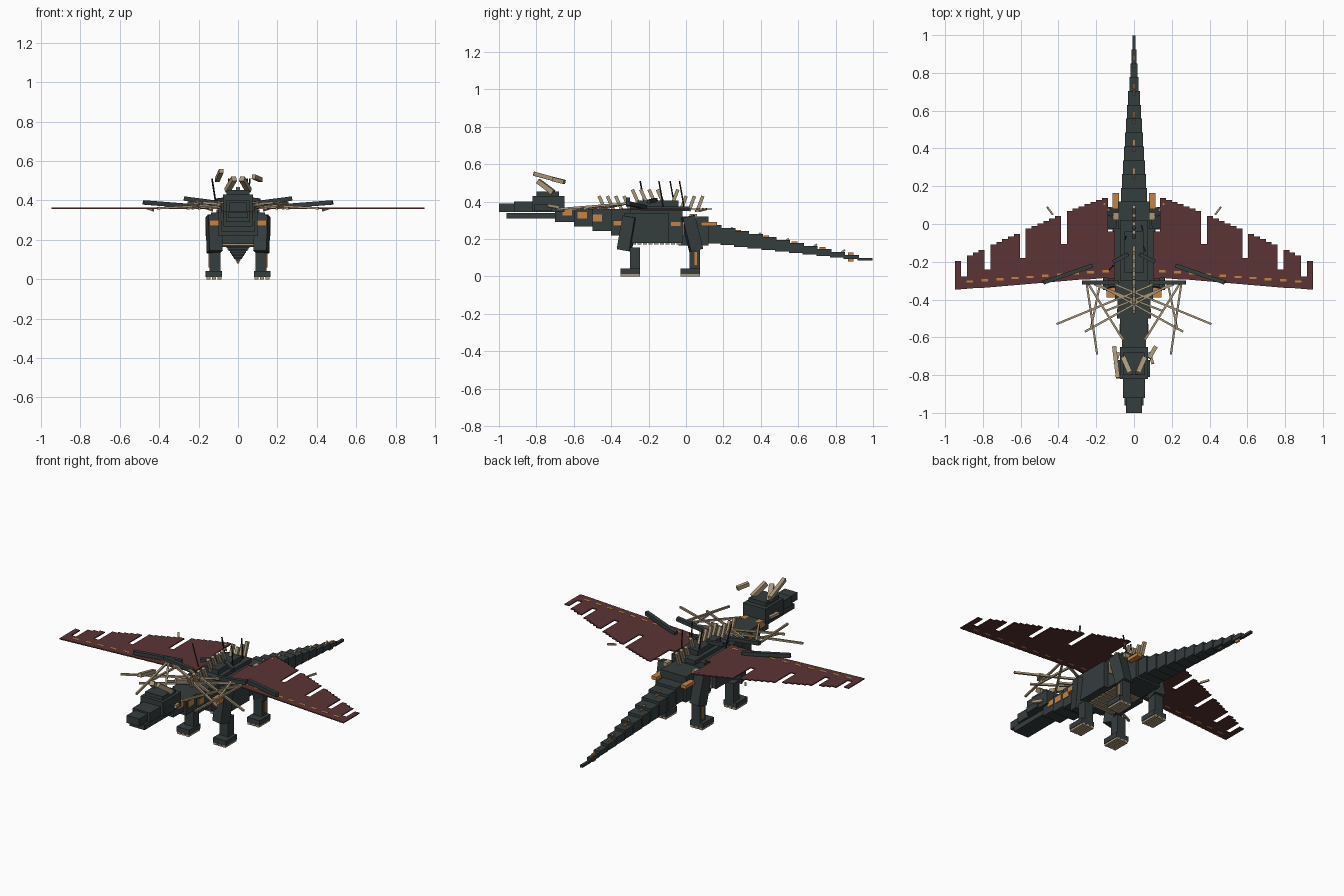
import bpy, bmesh
from mathutils import Vector, Matrix

cube = bpy.data.objects.get("Cube")
if cube:
    bpy.data.objects.remove(cube, do_unlink=True)


def material(name, red, green, blue):
    made = bpy.data.materials.new(name)
    made.use_nodes = True
    made.diffuse_color = (red, green, blue, 1)
    shader = made.node_tree.nodes["Principled BSDF"]
    shader.inputs["Base Color"].default_value = made.diffuse_color
    return made


slate = material("dark slate", .036, .047, .048)
black = material("black", .014, .016, .017)
crimson = material("membrane red", .105, .034, .034)
bone = material("bone", .4, .31, .19)
orange = material("orange", .56, .23, .055)


def lerp(start, end, t):
    return start + (end - start) * t


class Part:
    """Collects boxes and bars into one named object."""

    def __init__(self, name, mat):
        self.mesh = bpy.data.meshes.new(name)
        self.mesh.materials.append(mat)
        self.object = bpy.data.objects.new(name, self.mesh)
        bpy.context.collection.objects.link(self.object)

    def add(self, matrix):
        work = bmesh.new()
        work.from_mesh(self.mesh)
        bmesh.ops.create_cube(work, size=1, matrix=matrix)
        work.to_mesh(self.mesh)
        work.free()

    def box(self, x, y, z):
        low, high = Vector(tuple(zip(x, y, z))[0]), Vector(tuple(zip(x, y, z))[1])
        size = Matrix.Diagonal((*(abs(side) for side in high - low), 1))
        self.add(Matrix.Translation((low + high) / 2) @ size)

    def middle(self, half, y, z):
        self.box((-half, half), y, z)

    def pair(self, x, y, z):
        for side in (-1, 1):
            self.box((side * x[0], side * x[1]), y, z)

    def bar(self, start, end, width):
        start, end = Vector(start), Vector(end)
        along = end - start
        turn = along.to_track_quat("Z", "X").to_matrix().to_4x4()
        size = Matrix.Diagonal((width, width, along.length, 1))
        self.add(Matrix.Translation((start + end) / 2) @ turn @ size)

    def bars(self, start, end, width):
        mirror = Vector((-1, 1, 1))
        self.bar(start, end, width)
        self.bar(mirror * Vector(start), mirror * Vector(end), width)

    def taper(self, count, y, half, top, depth):
        """A row of stepped blocks; each argument pair runs from first to last."""
        length = (y[1] - y[0]) / count
        for i in range(count):
            t = i / (count - 1)
            height = lerp(*top, t)
            begin = y[0] + i * length
            self.middle(lerp(*half, t), (begin, begin + length * 1.1),
                        (height - lerp(*depth, t), height))


# Torso blocks, ridge and side plates
torso = Part("torso", slate)
torso.middle(.11, y=(-.3, -.02), z=(.18, .355))
torso.middle(.085, y=(-.04, .12), z=(.165, .32))
torso.middle(.075, y=(-.3, .02), z=(.35, .375))
torso.middle(.05, y=(-.26, -.04), z=(.37, .405))
torso.pair(x=(.1, .138), y=(-.33, -.09), z=(.18, .34))

# Neck and tail, stepped blocks that shrink away from the torso
neck = Part("neck", slate)
neck.taper(4, y=(-.29, -.69), half=(.1, .06), top=(.36, .36), depth=(.14, .07))
tail = Part("tail", slate)
tail.taper(12, y=(.11, .99), half=(.07, .008), top=(.275, .1), depth=(.1, .014))

# Head with brow, snout and jaw
head = Part("head", slate)
head.middle(.075, y=(-.82, -.65), z=(.345, .43))
head.middle(.058, y=(-.8, -.68), z=(.42, .453))
head.middle(.058, y=(-.92, -.81), z=(.345, .4))
head.middle(.042, y=(-1, -.91), z=(.345, .39))
head.middle(.05, y=(-.96, -.66), z=(.31, .34))
head.pair(x=(.07, .085), y=(-.81, -.72), z=(.35, .385))

# Legs: leaning thigh, upright shin, foot and pale toe soles
legs = Part("legs", slate)
soles = Part("foot_soles", bone)
for hip, knee, heel in ((-.3, -.33, -.245), (.01, .055, .075)):
    toe = heel - .105
    legs.bars((.125, hip, .32), (.118, knee, .14), width=.068)
    legs.pair(x=(.088, .145), y=(heel - .055, heel), z=(.03, .155))
    legs.pair(x=(.08, .165), y=(toe, heel), z=(.012, .042))
    for finger in range(3):
        inner = lerp(.083, .111, finger)
        soles.pair((inner, inner + .022), (toe, heel), z=(0, .014))

# Wing membrane: thin columns, with notches in a falling trailing edge
WING = .36
sheet = (WING - .003, WING + .003)
membrane = Part("wing_membrane", crimson)
root, tip, columns = .138, .947, 26
membrane.pair((.1, root), y=(-.29, -.04), z=sheet)
for i in range(columns):
    t = i / columns
    front = lerp(-.285, -.35, t)
    back = lerp(.138, -.21, t ** 1.1)
    if i in (7, 14, 20, 24):
        back = lerp(back, front, lerp(.4, .6, t))
    membrane.pair((lerp(root, tip, t), lerp(root, tip, t + 1 / columns)),
                  (front, back), sheet)

# Dashes along the leading edge of the wings
dashes = Part("wing_dashes", orange)
for i in range(10):
    x, y = lerp(.15, .23, i), lerp(-.25, -.256, i)
    dashes.pair((x - .018, x + .018), (y - .006, y + .006),
                (WING - .004, WING + .004))

# Wing arms
arms = Part("wing_arms", slate)
arms.bars((.08, -.31, .385), (.275, -.31, .41), width=.022)
arms.bars((.22, -.22, .37), (.48, -.31, .39), width=.022)
arms.bars((.03, -.16, .41), (.11, -.2, .4), width=.02)

# Crossed bone rods fanning forward from the wing arms
rods = Part("bone_rods", bone)
for start, end, reach in ((.25, .195, -.69), (.24, .06, -.61), (-.1, .41, -.53),
                          (-.19, .26, -.57), (.21, -.15, -.46), (.18, .23, -.56)):
    rods.bars((start, -.32, .39), (end, reach, WING), width=.011)

# Back spines fan from leaning forward to leaning backward
spines = Part("back_spines", bone)
for i in range(12):
    y = lerp(-.43, .06, i / 11)
    foot = .385 if 3 < i < 9 else .35
    lean = -.035 if i < 8 else .03
    spines.bar((0, y, foot), (0, y + lean, foot + .08), width=.018)

# Tail spurs, with a glowing seam beside each
spurs = Part("tail_spurs", bone)
seams = Part("tail_seams", orange)
for i in range(5):
    y, top = lerp(.22, .37, i), lerp(.25, .22, i)
    spurs.bar((0, y, top - .01), (0, y + .03, top + .012), width=.01)
    seams.middle(.005, (y + .045, y + .075), (top - .05, top - .002))

# Thin dark needles
needles = Part("needles", black)
for x, y in ((-.11, -.22), (.05, -.12), (-.04, -.06), (.04, -.01)):
    needles.bar((x, y, .37), (x * 1.2, y - .025, .51), width=.006)

# Horn stumps, and the broken ends drifting beside them
horns = Part("horns", bone)
horns.bars((.055, -.71, .45), (.02, -.79, .51), width=.026)
horns.bar((-.105, -.65, .505), (-.085, -.815, .55), width=.022)
horns.bar((.115, -.65, .505), (.08, -.71, .52), width=.022)
horns.bars((.08, -.68, .37), (.1, -.74, .38), width=.016)

# Loose splinters behind the wings
splinters = Part("wing_splinters", bone)
for x, y in ((.43, .05), (.13, .07)):
    splinters.bars((x, y, .35), (x + .03, y + .04, WING), width=.01)

# Belly slats
slats = Part("belly_slats", bone)
for i in range(9):
    y = lerp(-.29, -.26, i)
    slats.middle(.09, (y, y + .022), z=(.172, .182))

# Orange wounds on neck, shoulders, hips and shins
wounds = Part("orange_wounds", orange)
for i in range(3):
    y, x, z = lerp(-.5, -.58, i), lerp(.08, .067, i), lerp(.31, .325, i)
    wounds.pair((x - .02, x + .01), (y, y + .05), (z - .015, z + .02))
wounds.pair(x=(.09, .145), y=(-.39, -.335), z=(.27, .3))
wounds.pair(x=(.08, .115), y=(.08, .165), z=(.27, .29))
wounds.pair(x=(.1, .113), y=(-.08, -.03), z=(.27, .29))
wounds.pair(x=(.135, .149), y=(.045, .06), z=(.06, .13))

# Bone studs beside the hips
studs = Part("hip_studs", bone)
studs.pair(x=(.08, .112), y=(.02, .06), z=(.31, .335))
studs.pair(x=(.14, .164), y=(-.02, -.01), z=(.22, .29))
